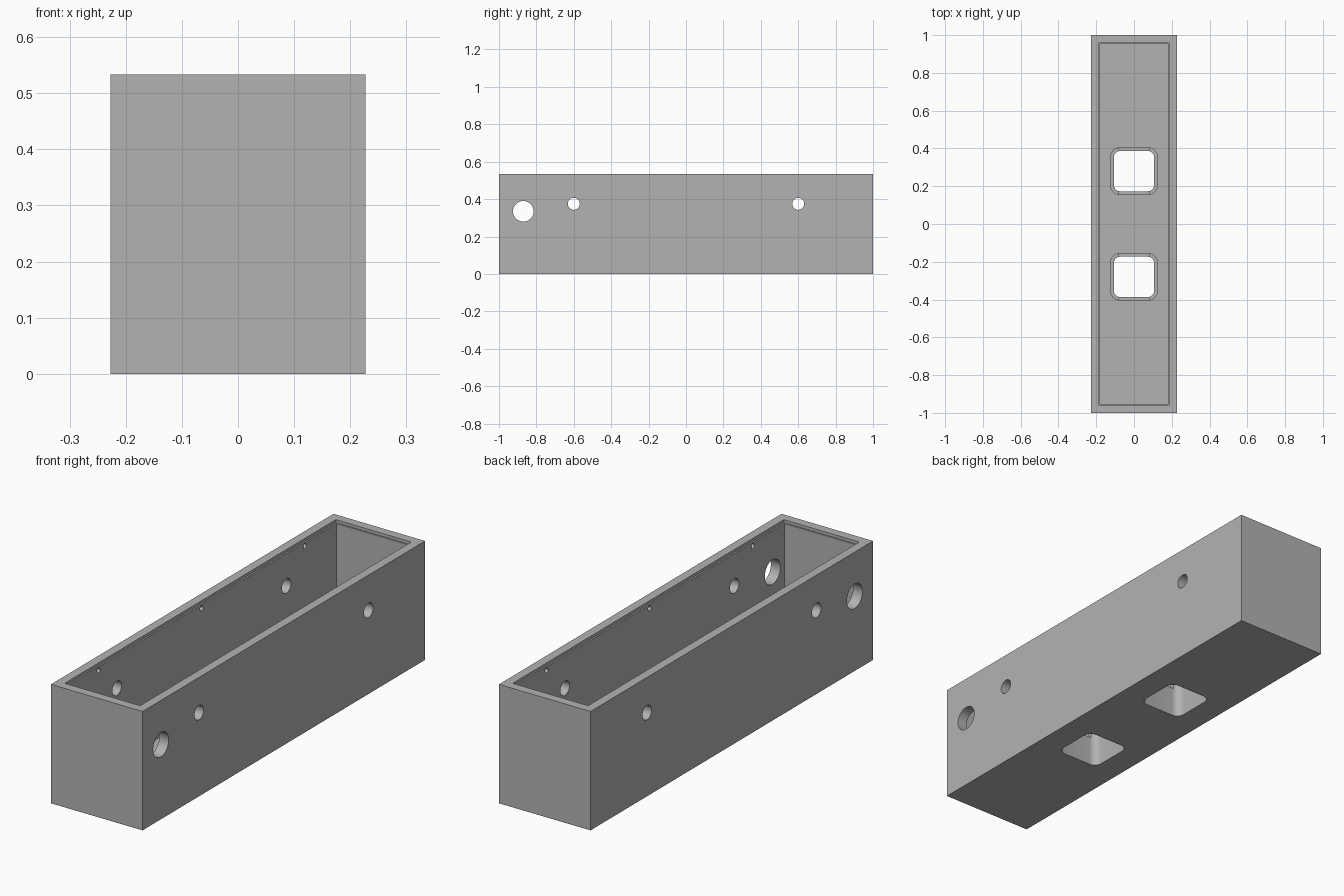
import bpy, bmesh, math
from mathutils import Matrix

cube = bpy.data.objects.get("Cube")
if cube:
    bpy.data.objects.remove(cube, do_unlink=True)

# One plain grey for the whole enclosure
grey = bpy.data.materials.new("plain_grey")
grey.use_nodes = True
colour = (0.45, 0.45, 0.45, 1)
grey.diffuse_color = colour
grey.node_tree.nodes["Principled BSDF"].inputs["Base Color"].default_value = colour


def finish(bm, name):
    mesh = bpy.data.meshes.new(name)
    bm.normal_update()
    bm.to_mesh(mesh)
    bm.free()
    mesh.materials.append(grey)
    obj = bpy.data.objects.new(name, mesh)
    bpy.context.collection.objects.link(obj)
    return obj


def block(name, half_x, half_y, z0, z1, y=0, radius=0):
    """Box with optional rounded vertical corners."""
    bm = bmesh.new()
    bmesh.ops.create_cube(bm, size=1)
    bmesh.ops.scale(bm, vec=(2 * half_x, 2 * half_y, z1 - z0), verts=bm.verts)
    bmesh.ops.translate(bm, vec=(0, y, (z0 + z1) / 2), verts=bm.verts)
    if radius:
        upright = [e for e in bm.edges
                   if abs(e.verts[0].co.z - e.verts[1].co.z) > 1e-4]
        bmesh.ops.bevel(bm, geom=upright, offset=radius, segments=8,
                        profile=0.5, affect='EDGES')
    return finish(bm, name)


def cross_pin(name, radius, half_length, y, z):
    """Cylinder lying along x."""
    bm = bmesh.new()
    bmesh.ops.create_cone(bm, cap_ends=True, segments=48, radius1=radius,
                          radius2=radius, depth=2 * half_length)
    bmesh.ops.rotate(bm, verts=bm.verts, matrix=Matrix.Rotation(math.pi / 2, 3, 'Y'))
    bmesh.ops.translate(bm, vec=(0, y, z), verts=bm.verts)
    return finish(bm, name)


def combine(target, tool, operation='DIFFERENCE'):
    """Apply a boolean and discard the tool object."""
    tool.hide_render = True
    mod = target.modifiers.new("shape", 'BOOLEAN')
    mod.operation = operation
    mod.solver = 'EXACT'
    mod.object = tool
    bpy.context.view_layer.objects.active = target
    bpy.ops.object.modifier_apply(modifier=mod.name)
    bpy.data.objects.remove(tool, do_unlink=True)


# Outer shell, hollowed from above with a shallow lid ledge
HEIGHT = 0.533
body = block("enclosure", 0.227, 1, 0, HEIGHT)
combine(body, block("cavity", 0.18, 0.953, 0.04, 0.6))
combine(body, block("lid_ledge", 0.187, 0.96, 0.52, 0.61))

# Two rounded square openings in the floor, each with a notched collar
for y in (-0.28, 0.28):
    collar = block("collar", 0.127, 0.127, 0.02, 0.17, y, 0.055)
    combine(collar, block("collar_notch", 0.08, 0.2, 0.137, 0.3, y))
    combine(body, collar, 'UNION')
    combine(body, block("floor_opening", 0.107, 0.107, -0.1, 0.3, y, 0.035))

# Holes through both long walls
combine(body, cross_pin("cable_hole", 0.055, 0.4, -0.87, 0.335))
for y in (-0.6, 0.6):
    combine(body, cross_pin("screw_hole", 0.032, 0.4, y, 0.375))

# Small blind dimples inside the long walls for the lid clips
for y in (-0.73, 0, 0.73):
    combine(body, cross_pin("clip_dimple", 0.011, 0.193, y, 0.505))

# Smooth the round parts, keep the corners crisp
bpy.ops.object.select_all(action='DESELECT')
body.select_set(True)
bpy.context.view_layer.objects.active = body
bpy.ops.object.shade_smooth_by_angle(angle=math.radians(30))
